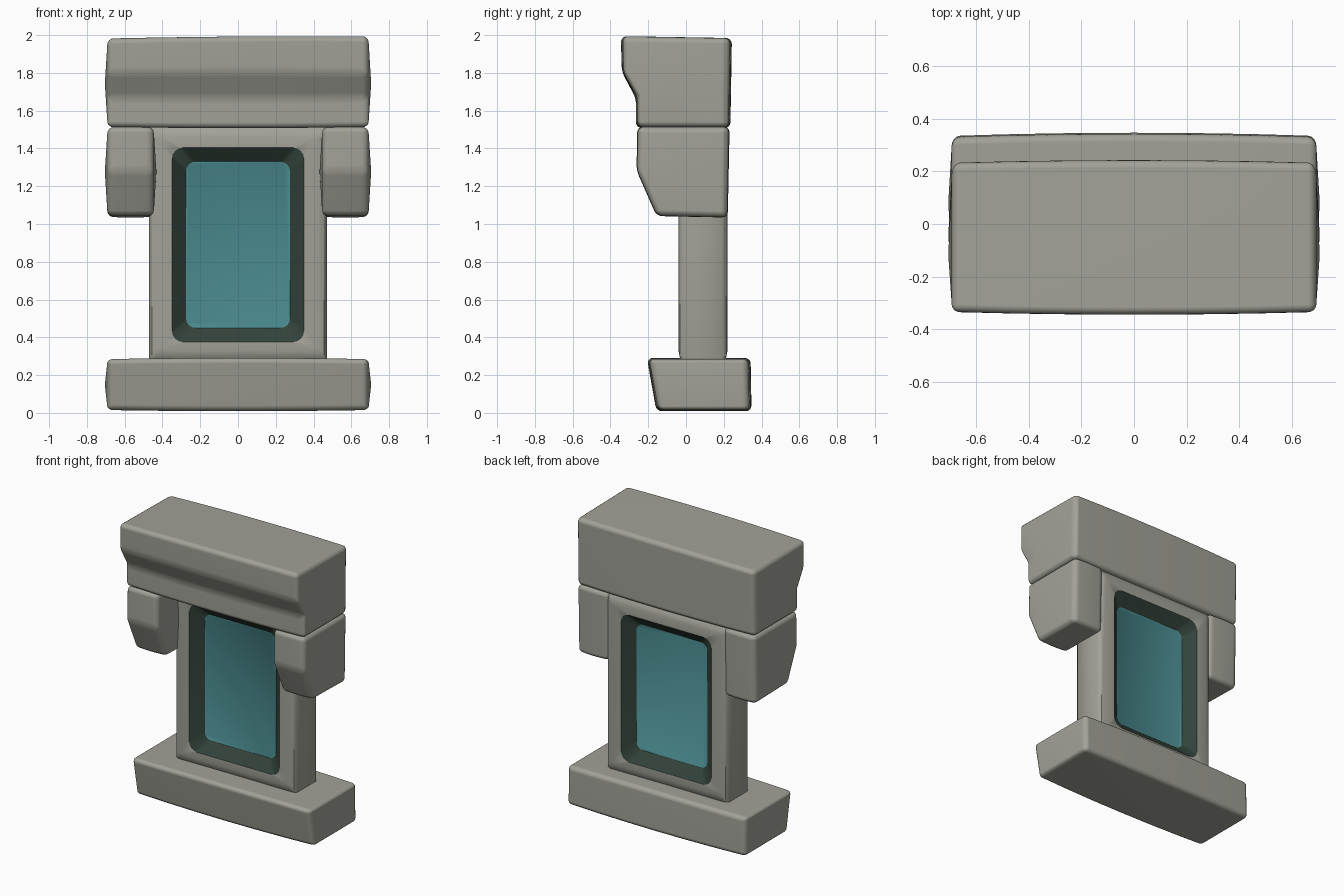
import bpy, bmesh, math

if "Cube" in bpy.data.objects:
    bpy.data.objects.remove(bpy.data.objects["Cube"])


def material(name, rgb):
    m = bpy.data.materials.new(name)
    m.diffuse_color = (*rgb, 1)
    m.use_nodes = True
    m.node_tree.nodes["Principled BSDF"].inputs["Base Color"].default_value = m.diffuse_color
    return m


STONE = material("grey stone", (0.36, 0.36, 0.315))
DARK = material("dark green recess", (0.033, 0.056, 0.044))
GLASS = material("teal panel", (0.078, 0.29, 0.31))


def finish(bm, name, mats):
    bmesh.ops.recalc_face_normals(bm, faces=bm.faces)
    mesh = bpy.data.meshes.new(name)
    bm.to_mesh(mesh)
    bm.free()
    for m in mats:
        mesh.materials.append(m)
    ob = bpy.data.objects.new(name, mesh)
    bpy.context.collection.objects.link(ob)
    for p in mesh.polygons:
        p.use_smooth = True
    return ob


def stone_block(name, profile, x0, x1, swell, tilt=0.0):
    """Side profile (y, z) run along x, slightly swollen, with rounded edges."""
    bm = bmesh.new()
    n = len(profile)
    cy = sum(p[0] for p in profile) / n
    cz = sum(p[1] for p in profile) / n
    inset, steps, rings = 0.01, 6, []
    for i in range(steps + 1):
        t = i / steps
        x = x0 + inset + t * (x1 - x0 - 2 * inset)
        s = swell * (1 - (2 * t - 1) ** 2)
        rings.append([bm.verts.new((x,
                                    y + s * (1 if y > cy else -1),
                                    z + 0.5 * s * (1 if z > cz else -1) + (tilt * x if z > 1.9 else 0)))
                      for y, z in profile])
    for a, b in zip(rings, rings[1:]):
        for j in range(n):
            k = (j + 1) % n
            bm.faces.new((a[j], a[k], b[k], b[j]))
    for ring, x in ((rings[0], x0 - 0.005), (rings[-1], x1 + 0.005)):
        c = bm.verts.new((x, cy, cz))
        for j in range(n):
            bm.faces.new((ring[j], ring[(j + 1) % n], c))
    ob = finish(bm, name, [STONE])
    bev = ob.modifiers.new("rounded edges", "BEVEL")
    bev.width, bev.segments = 0.03, 4
    bev.limit_method, bev.angle_limit = "ANGLE", math.radians(19)
    ob.modifiers.new("weighted normals", "WEIGHTED_NORMAL")
    return ob


# Base slab
stone_block("base_slab", [(-0.195, 0.285), (0.33, 0.285), (0.335, 0.015), (-0.145, 0.015)],
            -0.7, 0.7, 0.012)

# Top beam with an overhanging front lip
stone_block("top_beam", [(-0.335, 1.988), (0.233, 1.978), (0.225, 1.513), (-0.255, 1.513),
                         (-0.255, 1.67), (-0.33, 1.80)], -0.7, 0.7, 0.01, 0.008)

# Side brackets under the beam
bracket = [(-0.252, 1.512), (0.225, 1.512), (0.215, 1.037), (-0.15, 1.045), (-0.256, 1.28)]
for side, (a, b) in (("left", (-0.7, -0.437)), ("right", (0.437, 0.7))):
    stone_block(side + "_bracket", bracket, a, b, 0.006)


def rounded_rect(bm, hx, z0, z1, r, y):
    verts = []
    corners = ((hx - r, z1 - r, 0), (r - hx, z1 - r, 90), (r - hx, z0 + r, 180), (hx - r, z0 + r, 270))
    for cx, cz, start in corners:
        for i in range(5):
            a = math.radians(start + i * 22.5)
            verts.append(bm.verts.new((cx + r * math.cos(a), y, cz + r * math.sin(a))))
    return verts


# Upright frame: nested rings from the front panel, round the outside, to the back panel
front = [(0.275, 0.45, 1.33, 0.05, 0.065), (0.35, 0.375, 1.405, 0.06, 0.13),
         (0.425, 0.33, 1.46, 0.02, 0.13), (0.455, 0.29, 1.49, 0.02, 0.122),
         (0.47, 0.27, 1.52, 0.02, 0.10)]
bm = bmesh.new()
rings = [rounded_rect(bm, *p[:4], 0.09 - p[4]) for p in front]
rings += [rounded_rect(bm, *p[:4], 0.09 + p[4]) for p in reversed(front)]
last = len(rings) - 2
for i, (a, b) in enumerate(zip(rings, rings[1:])):
    for j in range(len(a)):
        k = (j + 1) % len(a)
        f = bm.faces.new((a[j], a[k], b[k], b[j]))
        f.material_index = 1 if i in (0, last) else 0
for ring in (rings[0], rings[-1]):
    bm.faces.new(ring).material_index = 2
frame = finish(bm, "panel_frame", [STONE, DARK, GLASS])
bpy.ops.object.select_all(action="DESELECT")
frame.select_set(True)
bpy.context.view_layer.objects.active = frame
bpy.ops.object.shade_smooth_by_angle(angle=math.radians(35))
